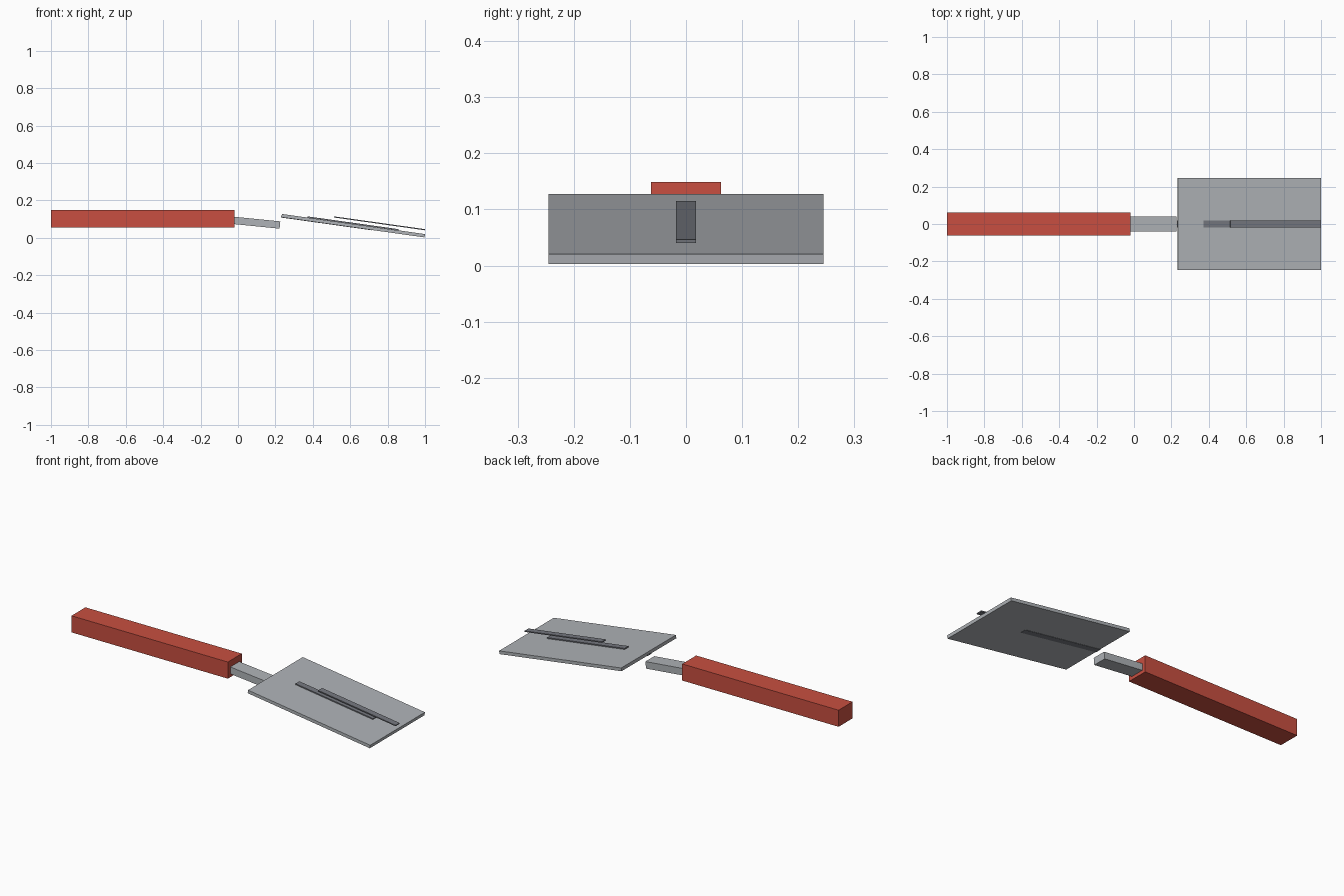
import bpy
from math import radians

cube = bpy.data.objects.get("Cube")
if cube:
    bpy.data.objects.remove(cube, do_unlink=True)


def material(name, color):
    mat = bpy.data.materials.new(name)
    mat.use_nodes = True
    mat.diffuse_color = color
    mat.node_tree.nodes["Principled BSDF"].inputs["Base Color"].default_value = color
    return mat


def box(name, center, size, mat, tilt=0):
    """Box sloping down towards +x by tilt degrees."""
    bpy.ops.mesh.primitive_cube_add(size=1, location=center, rotation=(0, radians(tilt), 0))
    obj = bpy.context.object
    obj.name = name
    obj.scale = size
    obj.data.materials.append(mat)
    return obj


red = material("red_handle", (0.58, 0.078, 0.052, 1))
steel = material("light_steel", (0.43, 0.45, 0.475, 1))
dark = material("dark_steel", (0.18, 0.19, 0.215, 1))

# Grip and neck
box("handle", (-0.51, 0, 0.102), (0.98, 0.125, 0.094), red)
box("neck", (0.1, 0, 0.081), (0.25, 0.08, 0.039), steel, 5.7)

# Tilted blade
box("blade", (0.616, 0, 0.065), (0.773, 0.49, 0.018), steel, 8)

# Three thin slot strips, stepped along the blade
for i in range(3):
    box(f"slot_{i + 1}", (0.473 + 0.142 * i, 0, 0.0775), (0.49, 0.035, 0.006), dark, 8)
